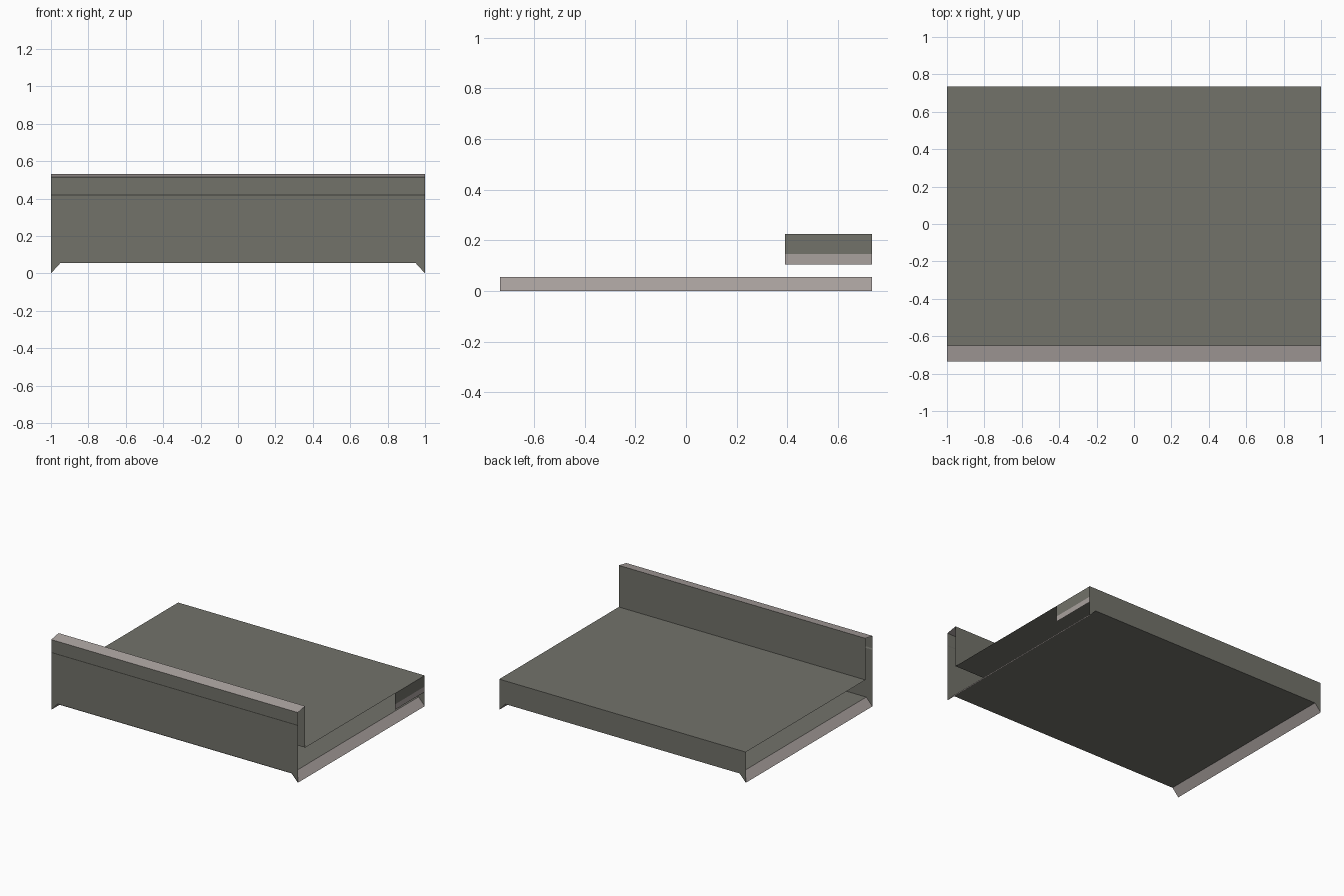
import bpy
import bmesh

if "Cube" in bpy.data.objects:
    bpy.data.objects.remove(bpy.data.objects["Cube"])


def srgb(r, g, b):
    def lin(v):
        v /= 255
        return v / 12.92 if v <= 0.04045 else ((v + 0.055) / 1.055) ** 2.4
    return (lin(r), lin(g), lin(b), 1)


def material(name, rgb):
    m = bpy.data.materials.new(name)
    m.diffuse_color = srgb(*rgb)
    m.use_nodes = True
    m.node_tree.nodes["Principled BSDF"].inputs["Base Color"].default_value = m.diffuse_color
    return m


DARK = material("dark grey roof", (114, 114, 106))
LIGHT = material("pale trim", (169, 161, 158))

HX, HY = 1.0, 0.735        # half length and half depth
FLOOR, DECK = 0.055, 0.225  # underside and deck heights
INSET = 0.95               # where the side skirts begin
PARAPET_Y = -0.65          # inner face of the parapet


def sheet(name, mat, *polygons):
    """One open-sheet part made of flat polygons."""
    bm = bmesh.new()
    for poly in polygons:
        bm.faces.new([bm.verts.new(p) for p in poly])
    bmesh.ops.remove_doubles(bm, verts=bm.verts, dist=1e-5)
    me = bpy.data.meshes.new(name)
    bm.to_mesh(me)
    bm.free()
    me.materials.append(mat)
    ob = bpy.data.objects.new(name, me)
    bpy.context.collection.objects.link(ob)
    return ob


def strip(a, b, hx=HX):
    """Quad swept along x between two (y, z) profile points."""
    return [(-hx, *a), (hx, *a), (hx, *b), (-hx, *b)]


def wall(y, top):
    """Upright wall whose lower corners drop to the ground."""
    return [(-HX, y, 0), (-INSET, y, FLOOR), (INSET, y, FLOOR),
            (HX, y, 0), (HX, y, top), (-HX, y, top)]


# Front wall with a small lip under the upper band
sheet("front_wall", DARK, wall(-HY + 0.004, 0.415),
      strip((-HY + 0.004, 0.415), (-HY, 0.424)),
      strip((-HY, 0.424), (-HY, 0.515)))

# Sloping coping on the parapet, and the parapet's inner face
sheet("parapet_coping", LIGHT, strip((-HY, 0.515), (PARAPET_Y, 0.53)))
sheet("parapet_inner_face", DARK, strip((PARAPET_Y, 0.53), (PARAPET_Y, DECK)))

# Deck, back wall and underside
sheet("deck", DARK, strip((PARAPET_Y, DECK), (HY, DECK)))
sheet("back_wall", DARK, wall(HY, DECK)[::-1])
sheet("underside", DARK, strip((HY, FLOOR), (-HY, FLOOR), INSET))

# Sloping skirts along both sides
for side, label in ((1, "right"), (-1, "left")):
    quad = [(side * INSET, -HY, FLOOR), (side * HX, -HY, 0),
            (side * HX, HY, 0), (side * INSET, HY, FLOOR)]
    sheet(label + "_skirt", LIGHT, quad[::side])


# Short end panel at the back of the right side, with pale lower trim
def end_quad(z0, z1):
    return [(HX, 0.39, z0), (HX, HY, z0), (HX, HY, z1), (HX, 0.39, z1)]


sheet("end_panel", DARK, end_quad(0.145, DECK))
sheet("end_panel_trim", LIGHT, end_quad(0.105, 0.145))
